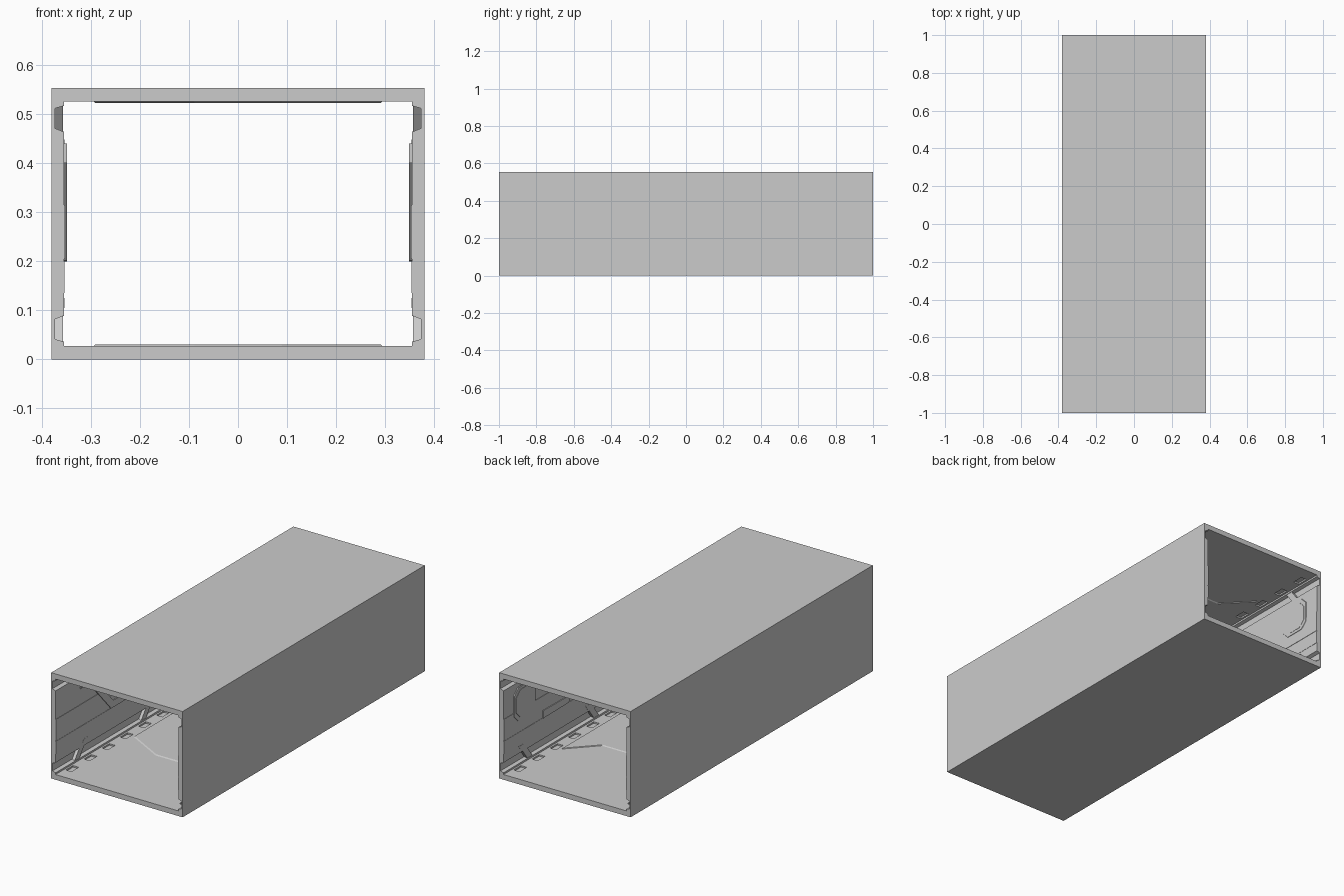
import bpy, bmesh, math
from mathutils import Vector

if "Cube" in bpy.data.objects:
    bpy.data.objects.remove(bpy.data.objects["Cube"])

H = 0.553
MID = H / 2          # all parts are modelled around mid height, then lifted


def finish(name, bm, mirror=(False, False, False)):
    bmesh.ops.recalc_face_normals(bm, faces=bm.faces)
    me = bpy.data.meshes.new(name)
    bm.to_mesh(me)
    bm.free()
    ob = bpy.data.objects.new(name, me)
    bpy.context.collection.objects.link(ob)
    ob.location.z = MID
    if any(mirror):
        m = ob.modifiers.new("mirror", 'MIRROR')
        m.use_axis = mirror
        m.use_mirror_merge = False
    return ob


def prism(bm, base, direction, shrink=1.0):
    """Extrude a polygon, optionally shrinking the far side for a sloped rim."""
    c = sum((Vector(p) for p in base), Vector()) / len(base)
    a = [bm.verts.new(p) for p in base]
    b = [bm.verts.new(c + (Vector(p) - c) * shrink + Vector(direction)) for p in base]
    bm.faces.new(a)
    bm.faces.new(b)
    n = len(a)
    for i in range(n):
        bm.faces.new((a[i], a[(i + 1) % n], b[(i + 1) % n], b[i]))


def wall_poly(pts, x=-0.358):
    return [(x, y, z - MID) for y, z in pts]


def band(pts, w):
    """Offset a y-z polyline to both sides to make a closed strip outline."""
    up, down = [], []
    for i, p in enumerate(pts):
        a = Vector(pts[max(i - 1, 0)])
        b = Vector(pts[min(i + 1, len(pts) - 1)])
        t = (b - a).normalized()
        nrm = Vector((-t.y, t.x)) * w / 2
        up.append(tuple(Vector(p) + nrm))
        down.append(tuple(Vector(p) - nrm))
    return up + down[::-1]


# Corridor shell: rectangle outside, inside profile with four corner channels
quarter = [(0.355, 0.135), (0.355, 0.089), (0.373, 0.082),
           (0.373, 0.041), (0.355, 0.036), (0.355, 0.027)]
right = [(x, z - MID) for x, z in quarter]
inner = (right + [(-x, z) for x, z in right[::-1]]
         + [(-x, -z) for x, z in right] + [(x, -z) for x, z in right[::-1]])
outer = [(0.38, -MID), (-0.38, -MID), (-0.38, MID), (0.38, MID)]
bm = bmesh.new()
edges = []
for loop in (outer, inner):
    vs = [bm.verts.new((x, -1, z)) for x, z in loop]
    edges += [bm.edges.new((vs[i], vs[(i + 1) % len(vs)])) for i in range(len(vs))]
fill = bmesh.ops.triangle_fill(bm, edges=edges, use_beauty=True)
faces = [f for f in fill["geom"] if isinstance(f, bmesh.types.BMFace)]
ext = bmesh.ops.extrude_face_region(bm, geom=faces, use_keep_orig=True)
bmesh.ops.translate(bm, vec=(0, 2, 0),
                    verts=[v for v in ext["geom"] if isinstance(v, bmesh.types.BMVert)])
shell = finish("corridor_shell", bm)

# Shallow pits along the floor and ceiling edges
bm = bmesh.new()
for i in range(13):
    y = -0.9 + 0.15 * i
    for sx in (-1, 1):
        for sz in (-1, 1):
            z = sz * (MID - 0.027)
            prism(bm, [(sx * 0.345, y - 0.03, z - sz * 0.01), (sx * 0.345, y + 0.03, z - sz * 0.01),
                       (sx * 0.312, y + 0.03, z - sz * 0.01), (sx * 0.312, y - 0.03, z - sz * 0.01)],
                  (0, 0, sz * 0.018))
pits = finish("edge_pit_cutter", bm)
pits.hide_render = True
pits.hide_viewport = True
cut = shell.modifiers.new("pits", 'BOOLEAN')
cut.operation = 'DIFFERENCE'
cut.object = pits
cut.solver = 'EXACT'

# Slanted brackets that close the corner channels
bm = bmesh.new()
for y in (-0.8, -0.25, 0.25, 0.8):
    prism(bm, wall_poly([(y - 0.04, 0.036), (y, 0.036), (y + 0.04, 0.089), (y, 0.089)], -0.374),
          (0.017, 0, 0))
    prism(bm, wall_poly([(y + 0.02, 0.105), (y + 0.06, 0.105), (y + 0.075, 0.125), (y + 0.035, 0.125)], -0.36),
          (0.006, 0, 0))
finish("channel_bracket", bm, (True, False, True))

# Lower wall plate running the full length
bm = bmesh.new()
prism(bm, wall_poly([(-0.999, 0.135), (0.999, 0.135), (0.999, 0.2), (-0.999, 0.2)]), (0.0045, 0, 0))
prism(bm, wall_poly([(-0.999, 0.205), (0.999, 0.205), (0.999, 0.315), (-0.999, 0.315)]), (0.005, 0, 0))
finish("wall_plate", bm, (True, False, False))

# Bent trim bands on the walls
bm = bmesh.new()
for path in ([(-0.8, 0.42), (-0.72, 0.42), (-0.54, 0.22), (-0.3, 0.22), (-0.12, 0.42), (-0.04, 0.42)],
             [(0.2, 0.42), (0.3, 0.42), (0.48, 0.22), (0.68, 0.22)]):
    prism(bm, wall_poly(band(path, 0.04)), (0.009, 0, 0))
finish("wall_trim_band", bm, (True, False, False))

# Octagonal wall panels, each with a raised centre
bm = bmesh.new()
c = 0.035
for y0, y1, z0, z1 in ((0.74, 0.92, 0.26, 0.44), (-0.51, -0.33, 0.27, 0.44)):
    for g, d in ((0, 0.007), (0.015, 0.008)):
        a, b, e, f = y0 + g, y1 - g, z0 + g, z1 - g
        prism(bm, wall_poly([(a + c, e), (b - c, e), (b, e + c), (b, f - c),
                             (b - c, f), (a + c, f), (a, f - c), (a, e + c)]), (d, 0, 0), 0.96)
finish("wall_octagon_panel", bm, (True, False, False))

# Thin chevron-ended plate on the floor, mirrored to the ceiling
bm = bmesh.new()
z = 0.026 - MID
half = [(0.295, -0.444), (0.09, -0.555)]
back = [(0.16, 0.47), (0.295, 0.611)]
outline = half + [(-x, y) for x, y in half[::-1]] + [(-x, y) for x, y in back[::-1]] + back
prism(bm, [(x, y, z) for x, y in outline], (0, 0, 0.0045), 0.985)
finish("floor_and_ceiling_plate", bm, (False, False, True))
